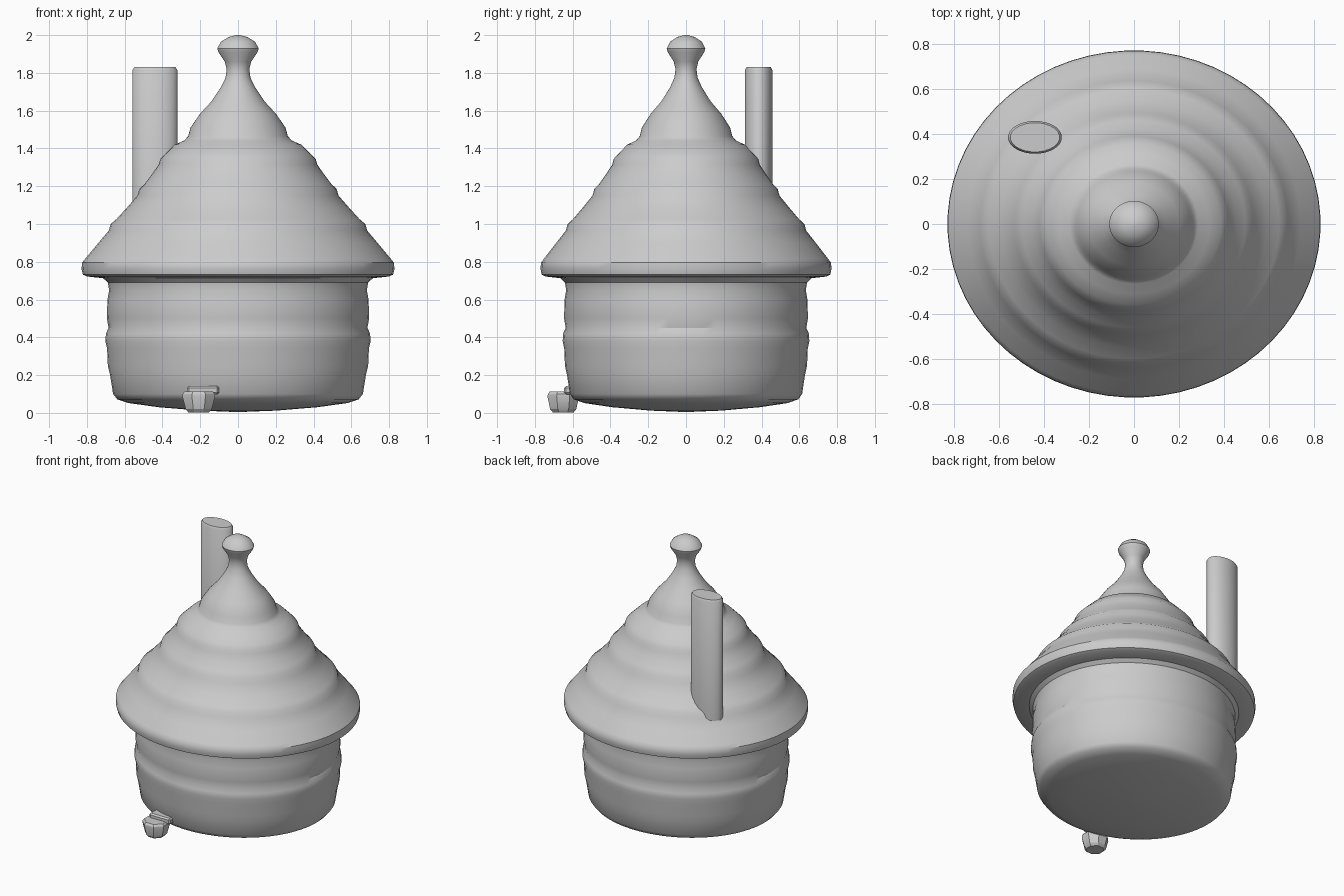
import bpy, bmesh, math
from mathutils import Matrix

if "Cube" in bpy.data.objects:
    bpy.data.objects.remove(bpy.data.objects["Cube"])

DEPTH = 0.93  # the pot is slightly narrower front to back


def finish(name, bm, angle=35):
    bmesh.ops.recalc_face_normals(bm, faces=bm.faces)
    me = bpy.data.meshes.new(name)
    bm.to_mesh(me)
    bm.free()
    ob = bpy.data.objects.new(name, me)
    bpy.context.collection.objects.link(ob)
    bpy.ops.object.select_all(action='DESELECT')
    ob.select_set(True)
    bpy.context.view_layer.objects.active = ob
    bpy.ops.object.shade_smooth_by_angle(angle=math.radians(angle))
    return ob


def loft(name, rings, n, center=(0, 0), angle=35):
    """Stack of elliptical rings (rx, ry, z), closed at both ends."""
    bm = bmesh.new()
    loops = []
    for rx, ry, z in rings:
        loops.append([bm.verts.new((center[0] + rx * math.cos(2 * math.pi * (i + .5) / n),
                                    center[1] + ry * math.sin(2 * math.pi * (i + .5) / n), z))
                      for i in range(n)])
    for a, b in zip(loops, loops[1:]):
        for i in range(n):
            j = (i + 1) % n
            bm.faces.new((a[i], a[j], b[j], b[i]))
    bm.faces.new(loops[0])
    bm.faces.new(loops[-1])
    return finish(name, bm, angle)


def turned(name, profile):
    return loft(name, [(r, r * DEPTH, z) for r, z in profile], 64)


# One continuous turned shell: rounded base, ribbed wall, stepped roof, finial
base = [(0.02, 0.005), (0.2, 0.012), (0.42, 0.03), (0.58, 0.052), (0.64, 0.072), (0.662, 0.1)]
wall = [(0.678, 0.2), (0.69, 0.25), (0.694, 0.34), (0.703, 0.38), (0.7, 0.42), (0.686, 0.45),
        (0.695, 0.5), (0.692, 0.6), (0.683, 0.65), (0.69, 0.69), (0.715, 0.713)]
roof = [(0.8, 0.722), (0.822, 0.732), (0.829, 0.76), (0.827, 0.795), (0.81, 0.816),
        (0.74, 0.9), (0.685, 0.965), (0.675, 1.0), (0.645, 1.025),
        (0.59, 1.085), (0.533, 1.15), (0.523, 1.185), (0.495, 1.212),
        (0.455, 1.265), (0.42, 1.315), (0.412, 1.345), (0.385, 1.372),
        (0.335, 1.42), (0.285, 1.442), (0.264, 1.465), (0.252, 1.51)]
finial = [(0.2, 1.585), (0.14, 1.65), (0.09, 1.725), (0.066, 1.775), (0.06, 1.82),
          (0.07, 1.86), (0.104, 1.91), (0.11, 1.93), (0.09, 1.965), (0.05, 1.99), (0.01, 2.0)]
turned("stepped_roof_pot", base + wall + roof + finial)

# Flattened oval chimney, sunk into the roof at the back left
loft("chimney", [(0.12, 0.073, 0.95), (0.12, 0.073, 1.815), (0.11, 0.065, 1.83)], 24, (-0.44, 0.385))

# Small tapered foot under the spout
loft("spout_foot", [(0.06, 0.06, 0.003), (0.075, 0.075, 0.02), (0.093, 0.09, 0.085),
                    (0.092, 0.088, 0.1), (0.08, 0.078, 0.113)], 8, (-0.208, -0.65), 25)

# Short bridge tying the foot to the wall
bm = bmesh.new()
bmesh.ops.create_cube(bm, size=1, matrix=Matrix.Translation((-0.185, -0.6, 0.12))
                      @ Matrix.Diagonal((0.17, 0.09, 0.045, 1)))
bmesh.ops.bevel(bm, geom=bm.edges[:], offset=0.01, segments=1, affect='EDGES')
finish("spout_bridge", bm)
